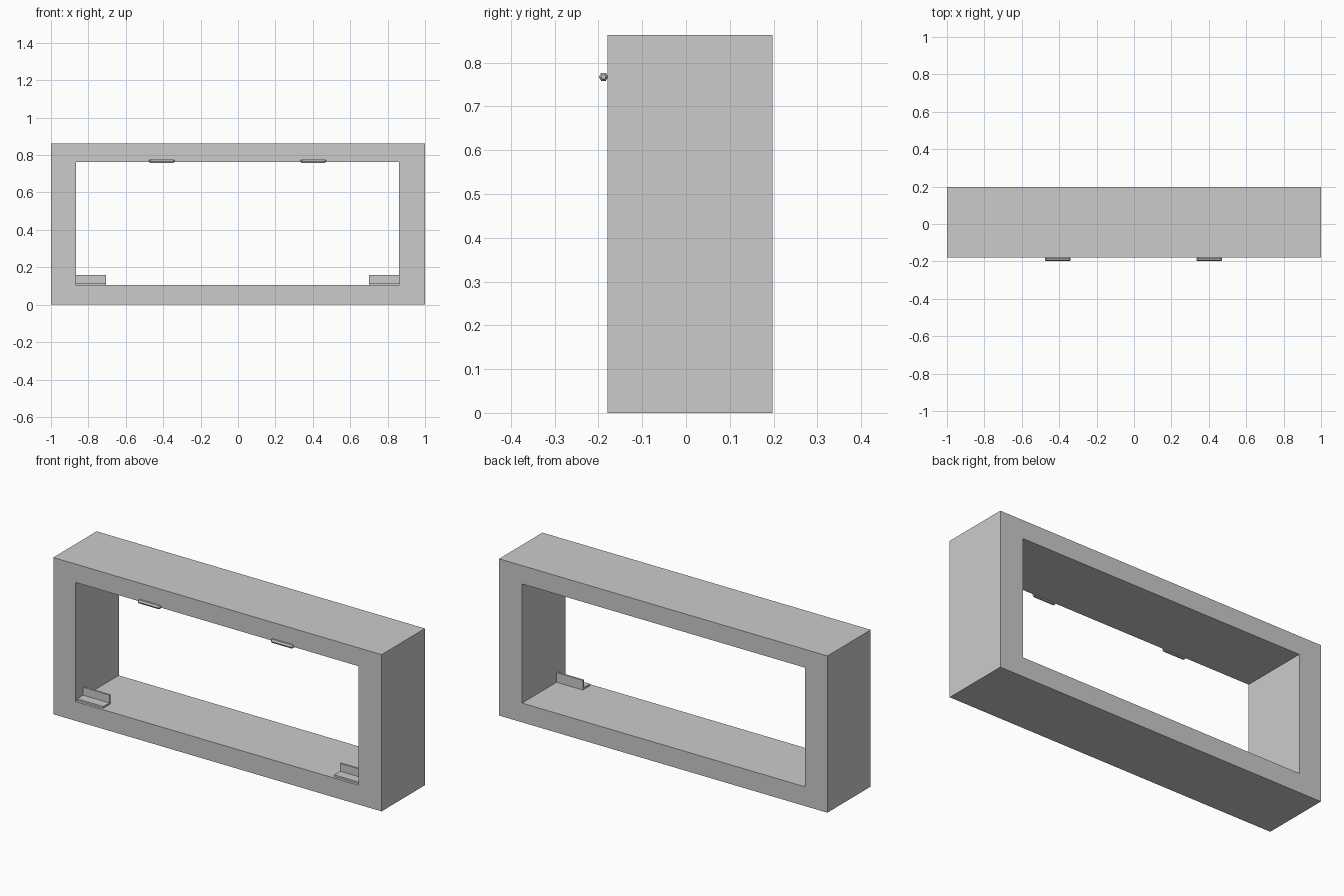
import bpy, bmesh
from math import radians
from mathutils import Matrix

if "Cube" in bpy.data.objects:
    bpy.data.objects.remove(bpy.data.objects["Cube"])

MID = -0.0025  # the opening and fittings sit a hair left of centre


def add_object(name, bm):
    bmesh.ops.recalc_face_normals(bm, faces=bm.faces)
    mesh = bpy.data.meshes.new(name)
    bm.to_mesh(mesh)
    bm.free()
    ob = bpy.data.objects.new(name, mesh)
    bpy.context.collection.objects.link(ob)
    return ob


def extrude_faces(bm, faces, vec):
    ext = bmesh.ops.extrude_face_region(bm, geom=faces)
    bmesh.ops.translate(bm, vec=vec,
                        verts=[g for g in ext["geom"] if isinstance(g, bmesh.types.BMVert)])


def rect(bm, x0, x1, z0, z1, y):
    return [bm.verts.new((x, y, z)) for x, z in ((x0, z0), (x1, z0), (x1, z1), (x0, z1))]


# Rectangular frame: outer and inner loops joined, then extruded in depth
bm = bmesh.new()
outer = rect(bm, -1, 1, 0, 0.863, -0.179)
inner = rect(bm, MID - 0.8625, MID + 0.8625, 0.106, 0.762, -0.179)
ring = [bm.faces.new((outer[i], outer[(i + 1) % 4], inner[(i + 1) % 4], inner[i]))
        for i in range(4)]
extrude_faces(bm, ring, (0, 0.377, 0))
add_object("frame", bm)

for side, label in ((-1, "left"), (1, "right")):
    # L-shaped bracket in the bottom corner: y, z profile extruded along x
    bm = bmesh.new()
    profile = [(-0.165, 0.106), (-0.102, 0.106), (-0.102, 0.159),
               (-0.113, 0.159), (-0.113, 0.116), (-0.165, 0.116)]
    face = bm.faces.new([bm.verts.new((MID + side * 0.8625, y, z)) for y, z in profile])
    extrude_faces(bm, [face], (-side * 0.16, 0, 0))
    add_object(label + "_bracket", bm)

    # Six-sided hinge pin with tapered ends
    bm = bmesh.new()
    bmesh.ops.create_cone(bm, cap_ends=True, segments=6, radius1=0.0105, radius2=0.0105,
                          depth=0.123, matrix=Matrix.Rotation(radians(90), 4, "Y"))
    for cap in [f for f in bm.faces if len(f.verts) == 6]:
        n = cap.normal.copy() if cap.normal.length else cap.calc_center_median().normalized()
        end = 1 if cap.calc_center_median().x > 0 else -1
        res = bmesh.ops.inset_region(bm, faces=[cap], thickness=0.005)
        bmesh.ops.translate(bm, verts=cap.verts, vec=(end * 0.006, 0, 0))
    pin = add_object(label + "_hinge_pin", bm)
    pin.location = (MID + side * 0.405, -0.1885, 0.7675)
